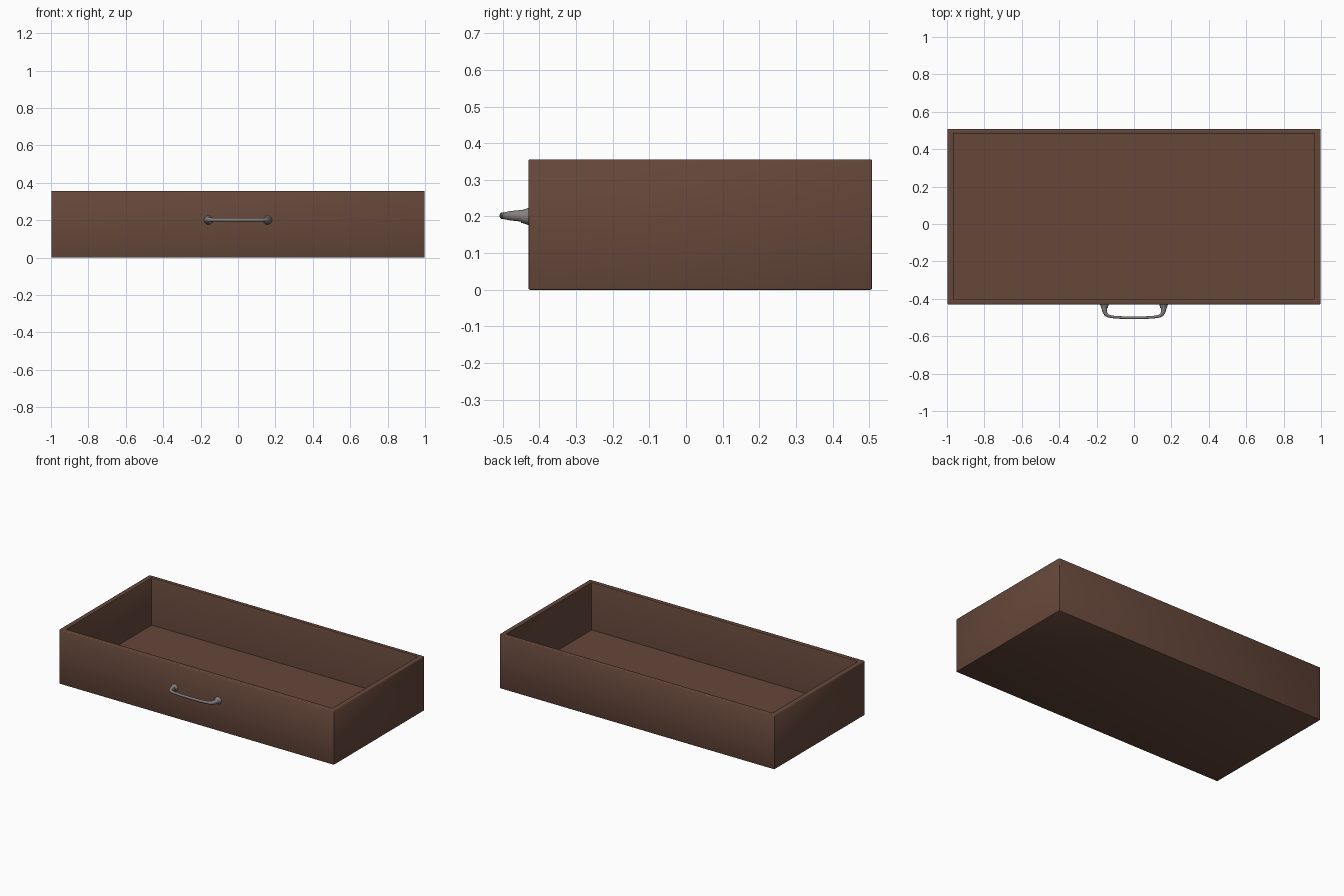
import bpy, bmesh, math
from mathutils import Vector, Matrix

if "Cube" in bpy.data.objects:
    bpy.data.objects.remove(bpy.data.objects["Cube"])


def material(name, rgb):
    m = bpy.data.materials.new(name)
    m.diffuse_color = (*rgb, 1)
    m.use_nodes = True
    m.node_tree.nodes["Principled BSDF"].inputs["Base Color"].default_value = m.diffuse_color
    return m


wood = material("brown wood", (0.13, 0.063, 0.042))
metal = material("grey metal", (0.24, 0.215, 0.215))


def add_object(name, bm, mat):
    bmesh.ops.recalc_face_normals(bm, faces=bm.faces)
    me = bpy.data.meshes.new(name)
    bm.to_mesh(me)
    bm.free()
    me.materials.append(mat)
    ob = bpy.data.objects.new(name, me)
    bpy.context.collection.objects.link(ob)
    bpy.context.view_layer.objects.active = ob
    ob.select_set(True)
    bpy.ops.object.shade_smooth_by_angle(angle=math.radians(40))
    ob.select_set(False)
    return ob


# Drawer tray: nested rectangular loops, from outer bottom over the rim to the floor
X, Y0, Y1, H = 0.997, -0.43, 0.508, 0.356
XI, YI0, YI1, FLOOR = 0.965, -0.40, 0.483, 0.045
bm = bmesh.new()
loops = []
for x, y0, y1, z in ((X, Y0, Y1, 0), (X, Y0, Y1, H),
                     (XI, YI0, YI1, H), (XI, YI0, YI1, FLOOR)):
    loops.append([bm.verts.new(p) for p in
                  ((-x, y0, z), (x, y0, z), (x, y1, z), (-x, y1, z))])
for a, b in zip(loops, loops[1:]):
    for i in range(4):
        j = (i + 1) % 4
        bm.faces.new((a[i], a[j], b[j], b[i]))
bm.faces.new(loops[0])
bm.faces.new(loops[-1])
rim = [e for e in bm.edges if all(v.co.z > FLOOR + 0.1 for v in e.verts)]
outer = [e for e in bm.edges if all(v in loops[0] + loops[1] for v in e.verts)]
bmesh.ops.bevel(bm, geom=list(set(rim + outer)), offset=0.004, segments=2,
                profile=0.5, affect='EDGES')
add_object("drawer_tray", bm, wood)

# Handle grip: oval rings swept along a bowed path (x, y, half width, half height)
ZH = 0.202
half = [(-0.160, -0.425, 0.017, 0.018), (-0.160, -0.448, 0.015, 0.016),
        (-0.157, -0.468, 0.012, 0.014), (-0.149, -0.484, 0.010, 0.012),
        (-0.134, -0.493, 0.008, 0.010), (-0.105, -0.498, 0.007, 0.009),
        (-0.055, -0.501, 0.007, 0.009)]
path = half + [(0, -0.502, 0.007, 0.009)] + [(-x, y, w, h) for x, y, w, h in reversed(half)]
SIDES = 16
bm = bmesh.new()
rings = []
for k, (x, y, w, h) in enumerate(path):
    p, n = path[max(k - 1, 0)], path[min(k + 1, len(path) - 1)]
    t = Vector((n[0] - p[0], n[1] - p[1], 0)).normalized()
    side = Vector((-t.y, t.x, 0))
    ring = []
    for s in range(SIDES):
        a = 2 * math.pi * s / SIDES
        ring.append(bm.verts.new(Vector((x, y, ZH)) + side * w * math.cos(a)
                                 + Vector((0, 0, h * math.sin(a)))))
    rings.append(ring)
for a, b in zip(rings, rings[1:]):
    for i in range(SIDES):
        j = (i + 1) % SIDES
        bm.faces.new((a[i], a[j], b[j], b[i]))
bm.faces.new(rings[0])
bm.faces.new(rings[-1])
add_object("handle_grip", bm, metal)

# Flared round feet where the handle meets the front panel
for name, x in (("left_handle_foot", -0.158), ("right_handle_foot", 0.158)):
    bm = bmesh.new()
    bmesh.ops.create_cone(bm, cap_ends=True, segments=24, radius1=0.024,
                          radius2=0.017, depth=0.022)
    bmesh.ops.transform(bm, verts=bm.verts, matrix=Matrix.Translation((x, -0.439, ZH - 0.002))
                        @ Matrix.Rotation(math.pi / 2, 4, 'X'))
    add_object(name, bm, metal)
